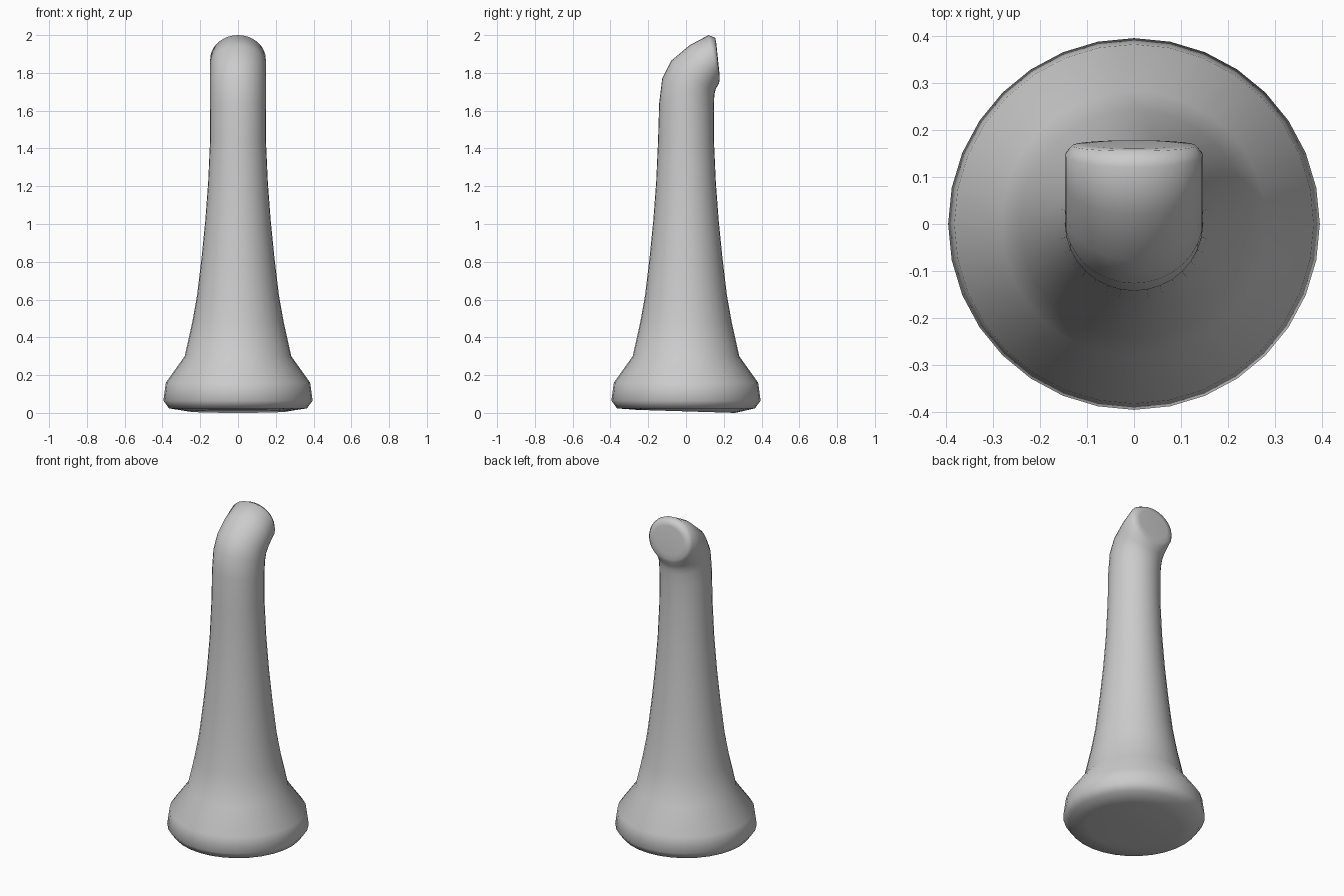
import bpy, bmesh, math
from mathutils import Vector

if "Cube" in bpy.data.objects:
    bpy.data.objects.remove(bpy.data.objects["Cube"])

N = 32
bm = bmesh.new()

# Each ring: outer point (y, z), inner point (y, z), half width in x
rings = [((-r, z), (r, z), r) for r, z in [
    (0.365, 0.024), (0.395, 0.065), (0.382, 0.16), (0.282, 0.30),
    (0.242, 0.48), (0.217, 0.62), (0.193, 0.82), (0.173, 1.02),
    (0.158, 1.22), (0.148, 1.44)]]
# slightly tilted underside
rings.insert(0, ((-0.26, 0.016), (0.26, 0.0), 0.26))
# bent upper neck and mouth
rings += [
    ((-0.142, 1.64), (0.147, 1.60), 0.147),
    ((-0.126, 1.77), (0.149, 1.66), 0.147),
    ((-0.078, 1.865), (0.151, 1.69), 0.147),
    ((0.02, 1.947), (0.157, 1.714), 0.147),
    ((0.12, 2.0), (0.175, 1.745), 0.147),
    ((0.155, 1.985), (0.178, 1.762), 0.132),
    ((0.160, 1.96), (0.178, 1.79), 0.10),
]


def add_ring(a, b, w):
    a, b = Vector((0, *a)), Vector((0, *b))
    mid, half = (a + b) / 2, (b - a) / 2
    return [bm.verts.new(mid + half * math.sin(t) + Vector((w * math.cos(t), 0, 0)))
            for t in (2 * math.pi * i / N for i in range(N))]


loops = [add_ring(*r) for r in rings]
for p, q in zip(loops, loops[1:]):
    for i in range(N):
        j = (i + 1) % N
        bm.faces.new((p[i], p[j], q[j], q[i]))
# end caps
bm.faces.new(loops[0][::-1])
bm.faces.new(loops[-1])
bmesh.ops.recalc_face_normals(bm, faces=bm.faces)

mesh = bpy.data.meshes.new("bent_post")
bm.to_mesh(mesh)
bm.free()
post = bpy.data.objects.new("bent_post", mesh)
bpy.context.collection.objects.link(post)
bpy.context.view_layer.objects.active = post
post.select_set(True)
bpy.ops.object.shade_smooth_by_angle(angle=math.radians(60))
